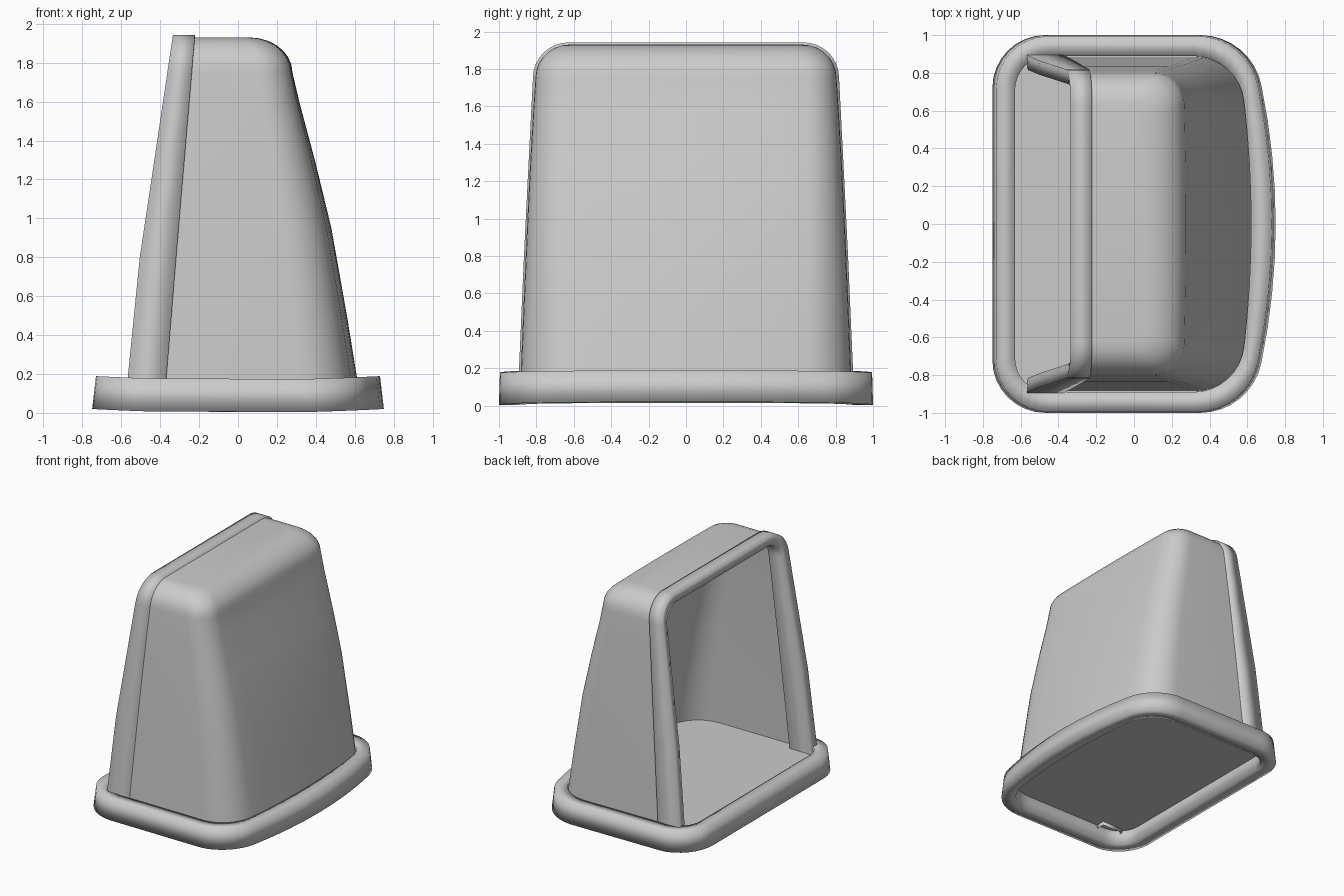
import bpy
from math import atan, sin, cos, pi

if "Cube" in bpy.data.objects:
    bpy.data.objects.remove(bpy.data.objects["Cube"])

grey = bpy.data.materials.new("light grey")
grey.diffuse_color = (0.6, 0.6, 0.6, 1)
grey.use_nodes = True
grey.node_tree.nodes["Principled BSDF"].inputs["Base Color"].default_value = grey.diffuse_color


def make(name, verts, faces):
    me = bpy.data.meshes.new(name)
    me.from_pydata(verts, [], faces)
    me.materials.append(grey)
    for p in me.polygons:
        p.use_smooth = True
    ob = bpy.data.objects.new(name, me)
    bpy.context.collection.objects.link(ob)
    return ob


def loft(loops, wrap_loops=False, wrap_points=False):
    """Vertices and quads joining equally long point loops."""
    n, m = len(loops[0]), len(loops)
    faces = []
    for i in range(m if wrap_loops else m - 1):
        for j in range(n if wrap_points else n - 1):
            a, b, k = i * n, (i + 1) % m * n, (j + 1) % n
            faces.append((a + j, a + k, b + k, b + j))
    return [p for l in loops for p in l], faces


def interp(table, z):
    for (z0, a), (z1, b) in zip(table, table[1:]):
        if z <= z1:
            return a + (b - a) * (z - z0) / (z1 - z0)
    return table[-1][1]


def nose(X, W, bulge, r):
    """Plan curve: side, rounded corner, bowed front, corner, side."""
    cy = W - r
    a0 = atan(2 * bulge * cy)
    y1 = cy + r * sin(a0)
    cx = X - bulge * y1 * y1 - r * cos(a0)
    half = [(cx + r * cos(a), cy + r * sin(a))
            for a in [pi / 2 + (a0 - pi / 2) * i / 8 for i in range(9)]]
    half += [(X - bulge * (y1 * t) ** 2, y1 * t) for t in (0.75, 0.5, 0.25)]
    return half + [(X, 0)] + [(x, -y) for x, y in reversed(half)]


# Base rim: four-sided section swept round the footprint
def footprint(X, W, bulge, r, back, rb, z):
    pts = nose(X, W, bulge, r)
    corner = [(back + rb - rb * sin(a), -(W - rb) - rb * cos(a))
              for a in [pi / 2 * i / 8 for i in range(9)]]
    pts += corner + [(x, -y) for x, y in reversed(corner)]
    return [(x, y, z + 0.02 * (x / 0.75) ** 2) for x, y in pts]


rim = [footprint(0.75, 1.0, 0.14, 0.33, -0.75, 0.28, 0.0),
       footprint(0.73, 0.995, 0.14, 0.33, -0.73, 0.28, 0.17),
       footprint(0.62, 0.89, 0.09, 0.27, -0.63, 0.18, 0.17),
       footprint(0.63, 0.89, 0.09, 0.27, -0.63, 0.18, 0.0)]
make("base_rim", *loft(rim, True, True))

# Floor inside the rim
floor = [(x, y, 0.13) for x, y, z in footprint(0.63, 0.9, 0.09, 0.27, -0.64, 0.18, 0)]
make("floor", floor, [tuple(range(len(floor)))[::-1]])

# Hood shell: stacked sections, open at the back, rounded over at the top
levels = [(0.13, 0.62, 0.885, 0.08, 0.27), (0.5, 0.56, 0.87, 0.07, 0.25),
          (0.95, 0.48, 0.85, 0.06, 0.22), (1.3, 0.395, 0.833, 0.045, 0.2),
          (1.6, 0.315, 0.815, 0.03, 0.18), (1.75, 0.28, 0.805, 0.02, 0.17)]
for i in range(1, 8):
    a = pi / 2 * i / 7
    k = 1 - cos(a)
    levels.append((1.75 + 0.18 * sin(a), 0.28 - 0.22 * k, 0.805 - 0.18 * k,
                   0.02, 0.17 - 0.1 * k))
hood_back = [(0.13, -0.42), (0.9, -0.33), (1.94, -0.25)]
sections = []
for z, X, W, b, r in levels:
    xb = interp(hood_back, z)
    sections.append([(x, y, z) for x, y in [(xb, W)] + nose(X, W, b, r) + [(xb, -W)]])
verts, faces = loft(sections)
n = len(sections[0])
faces.append(tuple(range(len(verts) - n, len(verts))))
make("hood", verts, faces)

# Frame round the rear opening: four-sided section along an arch
front_line = [(0.1, -0.375), (0.9, -0.31), (1.94, -0.222)]
back_line = [(0.1, -0.575), (0.8, -0.505), (1.2, -0.445), (1.94, -0.335)]


def arch(inset, line, dx=0):
    top, r = 1.942 - inset, 0.19 - inset * 0.6
    zc = top - r
    width = [(0.1, 0.897 - inset), (0.9, 0.862 - inset), (1.76, 0.818 - inset)]
    half = [(interp(width, z), z) for z in (0.1, 0.4, 0.8, 1.2, 1.5)]
    w = interp(width, zc)
    half += [(w - r + r * cos(a), zc + r * sin(a))
             for a in [pi / 2 * i / 8 for i in range(9)]]
    pts = half + [(-y, z) for y, z in reversed(half)]
    return [(interp(line, z + inset * (z / 1.94)) + dx, y, z) for y, z in pts]


frame = [arch(0, front_line), arch(0, back_line),
         arch(0.08, back_line, 0.01), arch(0.08, front_line)]
make("rear_frame", *loft(frame, True))
